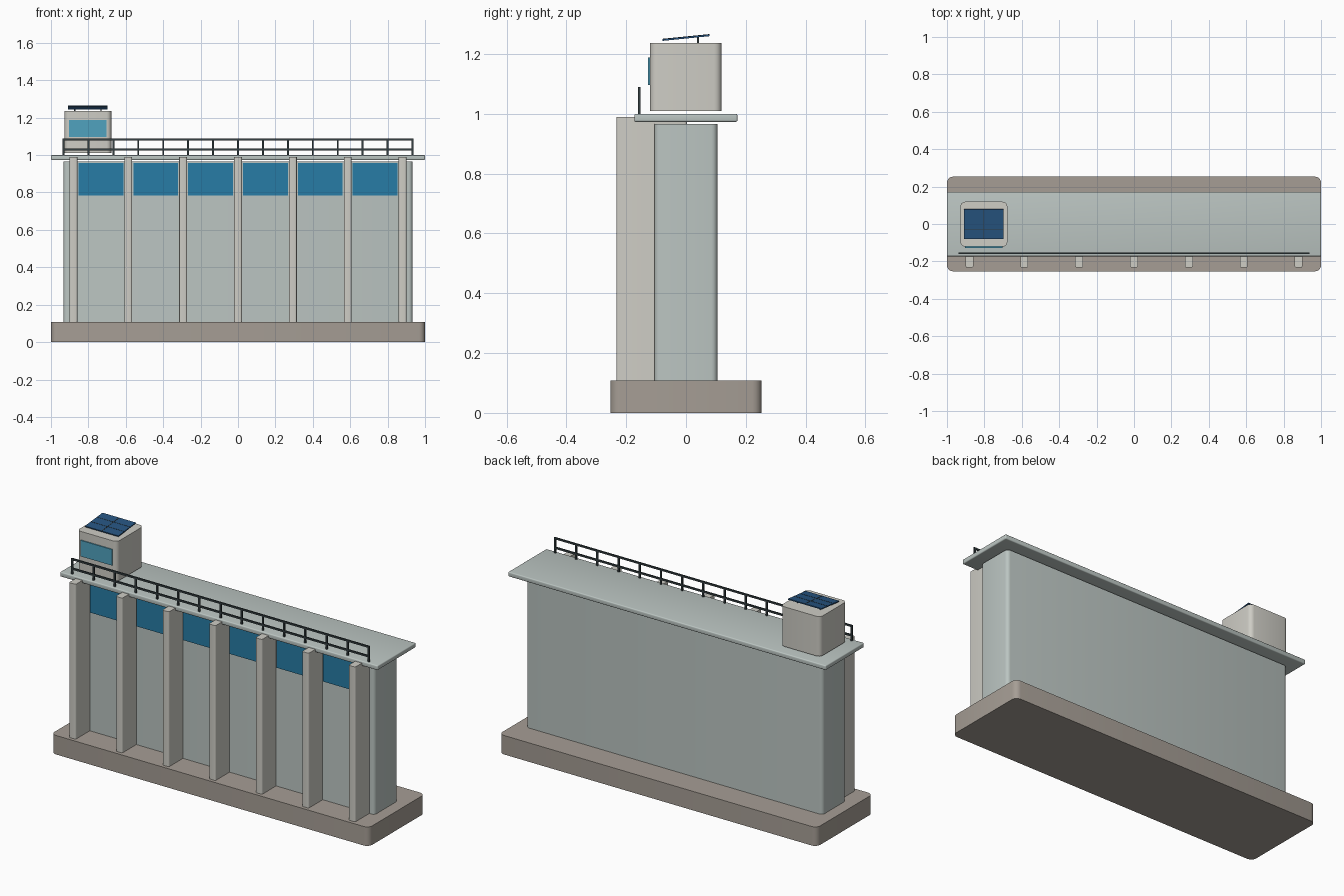
import bpy, bmesh, math
from mathutils import Matrix

if "Cube" in bpy.data.objects:
    bpy.data.objects.remove(bpy.data.objects["Cube"])


def material(name, r, g, b):
    m = bpy.data.materials.new(name)
    m.diffuse_color = (r, g, b, 1)
    m.use_nodes = True
    m.node_tree.nodes["Principled BSDF"].inputs["Base Color"].default_value = m.diffuse_color
    return m


STONE = material("base concrete", 0.38, 0.34, 0.30)
WALL = material("wall concrete", 0.50, 0.56, 0.54)
PIER = material("pale concrete", 0.62, 0.61, 0.56)
GATE = material("gate blue", 0.02, 0.20, 0.38)
GLASS = material("window blue", 0.08, 0.36, 0.52)
STEEL = material("dark steel", 0.035, 0.05, 0.055)
SOLAR = material("solar blue", 0.02, 0.09, 0.22)


def box(name, x, y, z, mat, bevel=0, vertical=True, matrix=None):
    """Box from (min, max) ranges, with rounded vertical (or all) edges."""
    bm = bmesh.new()
    size = [b - a for a, b in (x, y, z)]
    mid = [(a + b) / 2 for a, b in (x, y, z)]
    bmesh.ops.create_cube(bm, size=1, matrix=Matrix.Translation(mid) @ Matrix.Diagonal((*size, 1)))
    if bevel:
        edges = [e for e in bm.edges
                 if not vertical or abs(e.verts[0].co.z - e.verts[1].co.z) > 1e-4]
        bmesh.ops.bevel(bm, geom=edges, offset=bevel, segments=4, profile=0.5, affect='EDGES')
    if matrix:
        bm.transform(matrix)
    mesh = bpy.data.meshes.new(name)
    bm.to_mesh(mesh)
    bm.free()
    mesh.materials.append(mat)
    ob = bpy.data.objects.new(name, mesh)
    bpy.context.collection.objects.link(ob)
    return ob


# Base, wall and deck
box("base", (-1, 1), (-0.253, 0.253), (0, 0.108), STONE, 0.032)
box("wall", (-0.933, 0.933), (-0.106, 0.105), (0.108, 0.965), WALL, 0.02)
box("deck", (-1, 1), (-0.173, 0.172), (0.973, 1.0), WALL, 0.006, vertical=False)

# Piers with gates between them
STEP = 0.2933
for i in range(7):
    cx = (i - 3) * STEP
    box(f"pier_{i}", (cx - 0.021, cx + 0.021), (-0.233, 0.003), (0.108, 0.989), PIER, 0.009)
for i in range(6):
    cx = (i - 2.5) * STEP
    box(f"gate_{i}", (cx - 0.12, cx + 0.12), (-0.113, -0.10), (0.785, 0.957), GATE)

# Railing along the front of the deck
RY = -0.156
for i in range(15):
    px = (i - 7) * 0.1333
    box(f"rail_post_{i}", (px - 0.005, px + 0.005), (RY - 0.004, RY + 0.004), (0.998, 1.085), STEEL)
for name, z in (("top_rail", 1.084), ("middle_rail", 1.030)):
    box(name, (-0.938, 0.938), (RY - 0.004, RY + 0.004), (z - 0.005, z + 0.005), STEEL)

# Control cabin with front window
box("cabin", (-0.928, -0.677), (-0.121, 0.119), (1.010, 1.236), PIER, 0.025)
box("cabin_window", (-0.904, -0.704), (-0.127, -0.118), (1.097, 1.188), GLASS)

# Tilted solar panel on two short legs
tilt = Matrix.Translation((-0.803, 0, 1.2545)) @ Matrix.Rotation(math.radians(5.7), 4, 'X')
box("solar_panel", (-0.105, 0.105), (-0.079, 0.079), (-0.003, 0.003), SOLAR, matrix=tilt)
box("solar_divider", (-0.002, 0.002), (-0.079, 0.079), (0.002, 0.004), STEEL, matrix=tilt)
for i, y in enumerate((-0.027, 0.027)):
    box(f"solar_cross_line_{i}", (-0.105, 0.105), (y - 0.001, y + 0.001), (0.002, 0.004), STEEL, matrix=tilt)
for i, x in enumerate((-0.873, -0.733)):
    box(f"solar_leg_{i}", (x - 0.003, x + 0.003), (0.037, 0.043), (1.234, 1.257), STEEL)

# Smooth the rounded edges, keep corners sharp
bpy.ops.object.select_all(action='SELECT')
bpy.context.view_layer.objects.active = bpy.data.objects["base"]
bpy.ops.object.shade_smooth_by_angle(angle=math.radians(35))
